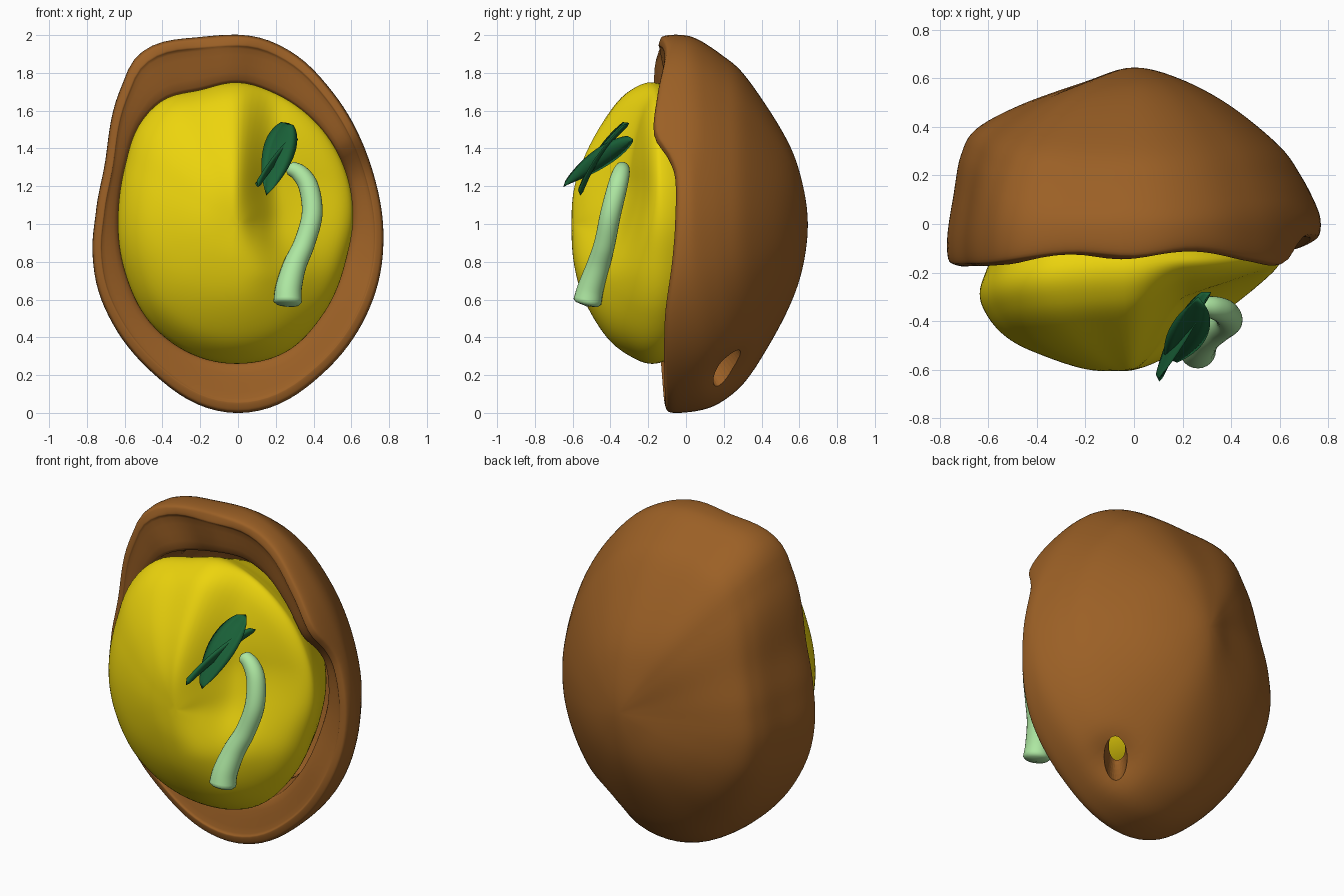
import bpy, bmesh, math
from mathutils import Vector

if "Cube" in bpy.data.objects:
    bpy.data.objects.remove(bpy.data.objects["Cube"])

CZ = 1.0
SEG = 112


def spline(pts, x):
    """Cubic through (x, value) pairs."""
    n = len(pts)
    i = 0
    while i < n - 2 and x > pts[i + 1][0]:
        i += 1
    def slope(k):
        a, b = pts[max(k - 1, 0)], pts[min(k + 1, n - 1)]
        return (b[1] - a[1]) / (b[0] - a[0])
    (x0, y0), (x1, y1) = pts[i], pts[i + 1]
    h = x1 - x0
    t = (x - x0) / h
    return ((2*t**3 - 3*t*t + 1) * y0 + (t**3 - 2*t*t + t) * h * slope(i)
            + (3*t*t - 2*t**3) * y1 + (t**3 - t*t) * h * slope(i + 1))


def smooth(a, b, x):
    t = min(1, max(0, (x - a) / (b - a)))
    return t * t * (3 - 2 * t)


def periodic(pts):
    """Closed spline over angle in degrees."""
    pts = sorted(pts)
    ext = [(a - 360, v) for a, v in pts] + pts + [(a + 360, v) for a, v in pts]
    return lambda a: spline(ext, a % 360)


def outline(pts):
    return periodic([(math.degrees(math.atan2(z - CZ, x)) % 360, math.hypot(x, z - CZ)) for x, z in pts])


def section(profiles, a, t):
    """Blend the right, top, left and bottom profiles at angle a (mirrored at the pole)."""
    q = (a % 360) / 90
    i = int(q)
    f = smooth(0, 1, q - i)
    out = []
    for c, sign in ((0, -1), (1, 1)):
        p, r = [spline([(-1, sign * profiles[j % 4][1][c])] + [(k, pt[c]) for k, pt in enumerate(profiles[j % 4])], t)
                for j in (i, i + 1)]
        out.append(p * (1 - f) + r * f)
    return out


def make(name, rings, color, poles=None, warp=None):
    bm = bmesh.new()
    vs = [[bm.verts.new(p) for p in ring] for ring in rings]
    for a, b in zip(vs, vs[1:]):
        for i in range(len(a)):
            j = (i + 1) % len(a)
            bm.faces.new((a[i], a[j], b[j], b[i]))
    for ring, pole in zip((vs[0], vs[-1]), poles or ()):
        c = bm.verts.new(pole)
        for i in range(len(ring)):
            bm.faces.new((c, ring[i], ring[(i + 1) % len(ring)]))
    if warp:
        for v in bm.verts:
            v.co += Vector(warp(v.co))
    bmesh.ops.recalc_face_normals(bm, faces=bm.faces)
    me = bpy.data.meshes.new(name)
    bm.to_mesh(me)
    bm.free()
    ob = bpy.data.objects.new(name, me)
    bpy.context.collection.objects.link(ob)
    mat = bpy.data.materials.new(name + "_colour")
    mat.diffuse_color = (*color, 1)
    mat.use_nodes = True
    mat.node_tree.nodes["Principled BSDF"].inputs["Base Color"].default_value = mat.diffuse_color
    me.materials.append(mat)
    me.shade_smooth()
    return ob


def polar_rings(R, profiles, steps, shift=lambda a, t: 0):
    last = len(profiles[0]) - 1
    rings = []
    for k in range(1, steps):
        t = last * k / steps
        ring = []
        for s in range(SEG):
            a = 360 * s / SEG
            f, y = section(profiles, a, t)
            r = f * R(a, t)
            ring.append((r * math.cos(math.radians(a)), y + shift(a, t), CZ + r * math.sin(math.radians(a))))
        rings.append(ring)
    return rings


coat_R = outline([(0.77, .95), (.73, 1.22), (.65, 1.45), (.5, 1.7), (.3, 1.9), (.1, 1.99), (-.2, 1.99),
                  (-.44, 1.95), (-.55, 1.87), (-.62, 1.72), (-.7, 1.35), (-.75, 1.08), (-.77, .85), (-.74, .65),
                  (-.65, .45), (-.45, .21), (-.2, .04), (0, 0), (.2, .04), (.45, .21), (.65, .46), (.745, .7)])
kernel_R = outline([(.61, 1.03), (.57, 1.28), (.42, 1.53), (.2, 1.69), (0, 1.75), (-.2, 1.71), (-.39, 1.66),
                    (-.52, 1.53), (-.6, 1.3), (-.635, 1.05), (-.6, .75), (-.45, .46), (-.22, .3), (0, .26),
                    (.25, .32), (.45, .52), (.57, .8)])

# Seed coat: domed back, wide rim closing in on the kernel, hollow inside
rim = periodic([(0, -.055), (20, -.055), (28, -.09), (38, -.165), (55, -.15), (75, -.11), (90, -.14), (105, -.125),
                (125, -.165), (150, -.17), (180, -.17), (225, -.14), (270, -.11), (320, -.11), (345, -.07)])
edge = [(1.0, .035), (.985, .008), (.94, .0)]
inside = [(1.0, .055), (.95, .16), (.95, .25), (.75, .37), (.5, .46), (0, .54)]
coat_back = [
    [(0, .645), (.24, .6), (.51, .49), (.78, .32), (.9, .19), (.98, .07)],
    [(0, .645), (.26, .605), (.48, .515), (.78, .315), (.9, .18), (.98, .06)],
    [(0, .645), (.28, .58), (.61, .49), (.85, .39), (.93, .28), (.965, .13)],
    [(0, .645), (.22, .62), (.42, .555), (.65, .435), (.85, .3), (.965, .15)]]
coat_profiles = [b + edge + inside for b in coat_back]
hole = Vector((.34, .245, .2))
hole_n = Vector((.45, .5, -.73)).normalized()


def coat_radius(a, t):
    w = smooth(8, 9, t)
    return coat_R(a) * (1 - w) + kernel_R(a) * w


def rim_shift(a, t):
    w = smooth(4.7, 7, t) * (1 - smooth(9, 11, t))
    pleat = .01 * math.sin(math.radians(a * 14)) * smooth(70, 85, a) * (1 - smooth(115, 130, a)) * smooth(7, 8.5, t)
    return (rim(a) + pleat) * w


def dimple(p):
    return -hole_n * .05 * math.exp(-((p - hole).length / .12) ** 2)


coat = make("seed_coat", polar_rings(coat_radius, coat_profiles, 84, rim_shift), (.33, .117, .019),
            ((0, .645, CZ), (0, .54, CZ)), dimple)

# Small pore low on the back of the coat
bpy.ops.mesh.primitive_uv_sphere_add(segments=32, ring_count=16, location=hole)
cutter = bpy.context.object
cutter.name = "pore_cutter"
cutter.scale = (.065, .125, .3)
cutter.rotation_mode = 'QUATERNION'
cutter.rotation_quaternion = hole_n.to_track_quat('Z', 'Y')
cutter.hide_render = True
mod = coat.modifiers.new("pore", 'BOOLEAN')
mod.operation = 'DIFFERENCE'
mod.object = cutter
bpy.context.view_layer.objects.active = coat
bpy.ops.object.modifier_apply(modifier="pore")
bpy.data.objects.remove(cutter)

# Yellow kernel: full left lobe, sunken upper right lobe
kernel_front = [
    [(0, -.605), (.18, -.565), (.4, -.44), (.68, -.34), (.92, -.24), (1, -.13)],
    [(0, -.605), (.27, -.59), (.53, -.52), (.8, -.4), (.94, -.3), (1, -.18)],
    [(0, -.605), (.3, -.6), (.62, -.535), (.82, -.47), (.95, -.38), (1, -.28)],
    [(0, -.605), (.27, -.595), (.54, -.54), (.81, -.42), (.95, -.29), (1, -.17)]]
kernel_profiles = [f + [(.93, f[-1][1] + .14), (.8, .15), (.5, .34), (0, .43)] for f in kernel_front]


def sink(p):
    depth = max(0, -.13 - p.y)
    return (0, .52 * depth * smooth(-.03, .22, p.x) * smooth(.7, 1.25, p.z), 0)


make("kernel", polar_rings(lambda a, t: kernel_R(a), kernel_profiles, 60), (.84, .66, .004),
     ((0, -.605, CZ), (0, .43, CZ)), sink)

# Sprout stem: tapered tube with a hooked tip
path = [(.262, -.525, .575), (.268, -.505, .66), (.3, -.465, .78), (.352, -.43, .9), (.392, -.40, 1.05),
        (.376, -.365, 1.19), (.33, -.345, 1.265), (.27, -.335, 1.3)]
radii = [.076, .07, .062, .056, .055, .053, .047, .036]


def at(t):
    return Vector([spline([(k, p[c]) for k, p in enumerate(path)], t) for c in range(3)])


rings = []
N = 44
for k in range(N + 1):
    t = 7 * k / N
    d = (at(min(t + .02, 7)) - at(max(t - .02, 0))).normalized()
    u = d.cross(Vector((0, 1, 0))).normalized()
    v = d.cross(u)
    r = spline(list(enumerate(radii)), t) * (.8 if k == 0 else .75 if k == N else 1)
    rings.append([at(t) + r * (u * math.cos(i * math.tau / 24) + v * math.sin(i * math.tau / 24)) for i in range(24)])
make("stem", rings, (.42, .80, .36), (at(0) - Vector((0, 0, .012)), at(7) + Vector((-.015, 0, .005))))


# Two pointed leaves at the stem tip
def leaf(name, base, tip, side, half, arch):
    base, tip = Vector(base), Vector(tip)
    a = (tip - base).normalized()
    w = Vector(side)
    w = (w - a * w.dot(a)).normalized()
    n = a.cross(w)
    if n.z < 0:
        n = -n
    rows = []
    for k in range(1, 20):
        t = k / 20
        c = base.lerp(tip, t) + n * arch * math.sin(math.pi * t)
        h = half * math.sin(math.pi * t ** .8) ** .7
        loop = [(s, 1) for s in (-1, -.5, 0, .5, 1)] + [(s, -1) for s in (.5, 0, -.5)]
        rows.append([c + w * h * s + n * (.022 * abs(s) + e * .007 * (1 - abs(s) * .8)) for s, e in loop])
    make(name, rows, (.01, .12, .04), (base, tip))


leaf("leaf_front", (.265, -.3, 1.535), (.15, -.56, 1.15), (1, .1, 0), .085, .03)
leaf("leaf_side", (.318, -.28, 1.45), (.105, -.65, 1.195), (-.25, .75, -.5), .058, .012)
